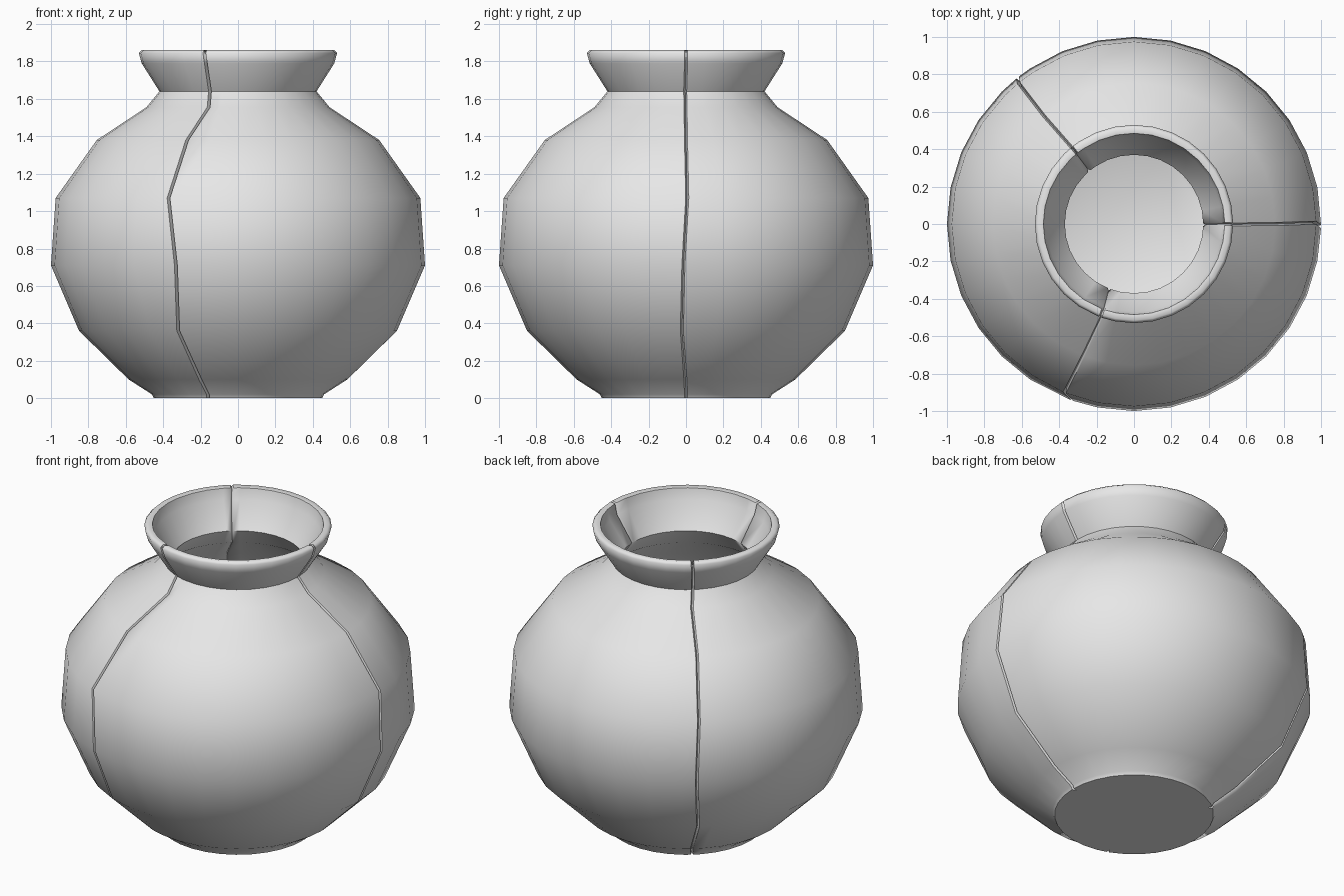
import bpy, bmesh, math

cube = bpy.data.objects.get("Cube")
if cube:
    bpy.data.objects.remove(cube)

# Clay colour
clay = bpy.data.materials.new("grey clay")
clay.use_nodes = True
colour = (0.8, 0.8, 0.8, 1)
clay.diffuse_color = colour
clay.node_tree.nodes["Principled BSDF"].inputs["Base Color"].default_value = colour

# Radius and height of the wall, outside then inside
OUTER = [(0.45, 0), (0.46, 0.02), (0.585, 0.1), (0.85, 0.36), (1, 0.71), (0.975, 1.07),
         (0.755, 1.38), (0.49, 1.555), (0.42, 1.64), (0.515, 1.79), (0.53, 1.845)]
INNER = [(0.515, 1.86), (0.485, 1.855), (0.47, 1.79), (0.37, 1.64), (0.45, 1.53),
         (0.71, 1.34), (0.92, 1.05), (0.94, 0.72), (0.8, 0.4), (0.54, 0.15), (0.42, 0.07)]
PROFILE = OUTER + INNER

# Cracks: mean angle and sideways wander (degrees) on each outer row
CRACKS = [
    (0, [0, 0, -0.3, -1.5, -0.8, 0.4, 0, -0.3, -0.6, 0, 0]),
    (129, [0.4, 0.3, -0.8, 0.6, -0.5, 0.3, 0.8, 0, 1.2, 0.5, 0]),
    (249.5, [-0.3, 0, 0.3, -1.6, 1.1, -1.9, -0.6, 1.8, -0.4, 1, 0.6]),
]
STEP = 360 / 32
HALF_GAP = 0.008
GROOVE = 0.028


def columns():
    """Yield each column as (angle, crack wander or None, side of crack)."""
    result = []
    for i in range(32):
        a = i * STEP
        if all(abs((a - c + 180) % 360 - 180) > 4 for c, _ in CRACKS):
            result.append((a, None, 0))
    for c, wander in CRACKS:
        result += [(c + s * 0.01, wander, s) for s in (-1, 0, 1)]
    return sorted(result, key=lambda col: col[0])


def build_vase():
    bm = bmesh.new()
    rings = []
    for angle, wander, side in columns():
        ring = []
        for row, (r, z) in enumerate(PROFILE):
            a = math.radians(angle)
            inside = row >= len(OUTER)
            if wander:
                near = min(range(len(OUTER)), key=lambda k: abs(OUTER[k][1] - z))
                a += math.radians(wander[near]) + side * HALF_GAP / r
                if side == 0:
                    # Sink the middle of the crack into the wall
                    r += GROOVE * 0.4 if inside else -GROOVE
                    z -= 0.015 if z > 1.83 else 0
            ring.append(bm.verts.new((r * math.cos(a), r * math.sin(a), z)))
        rings.append(ring)
    # Wall
    for left, right in zip(rings, rings[1:] + rings[:1]):
        for k in range(len(PROFILE) - 1):
            bm.faces.new((left[k], right[k], right[k + 1], left[k + 1]))
    # Underside and inner floor
    bm.faces.new([ring[0] for ring in reversed(rings)])
    bm.faces.new([ring[-1] for ring in rings])
    bmesh.ops.recalc_face_normals(bm, faces=bm.faces)
    mesh = bpy.data.meshes.new("cracked_vase")
    bm.to_mesh(mesh)
    bm.free()
    mesh.materials.append(clay)
    vase = bpy.data.objects.new("cracked_vase", mesh)
    bpy.context.collection.objects.link(vase)
    bpy.ops.object.select_all(action='DESELECT')
    vase.select_set(True)
    bpy.context.view_layer.objects.active = vase
    bpy.ops.object.shade_smooth_by_angle(angle=math.radians(62))


build_vase()
